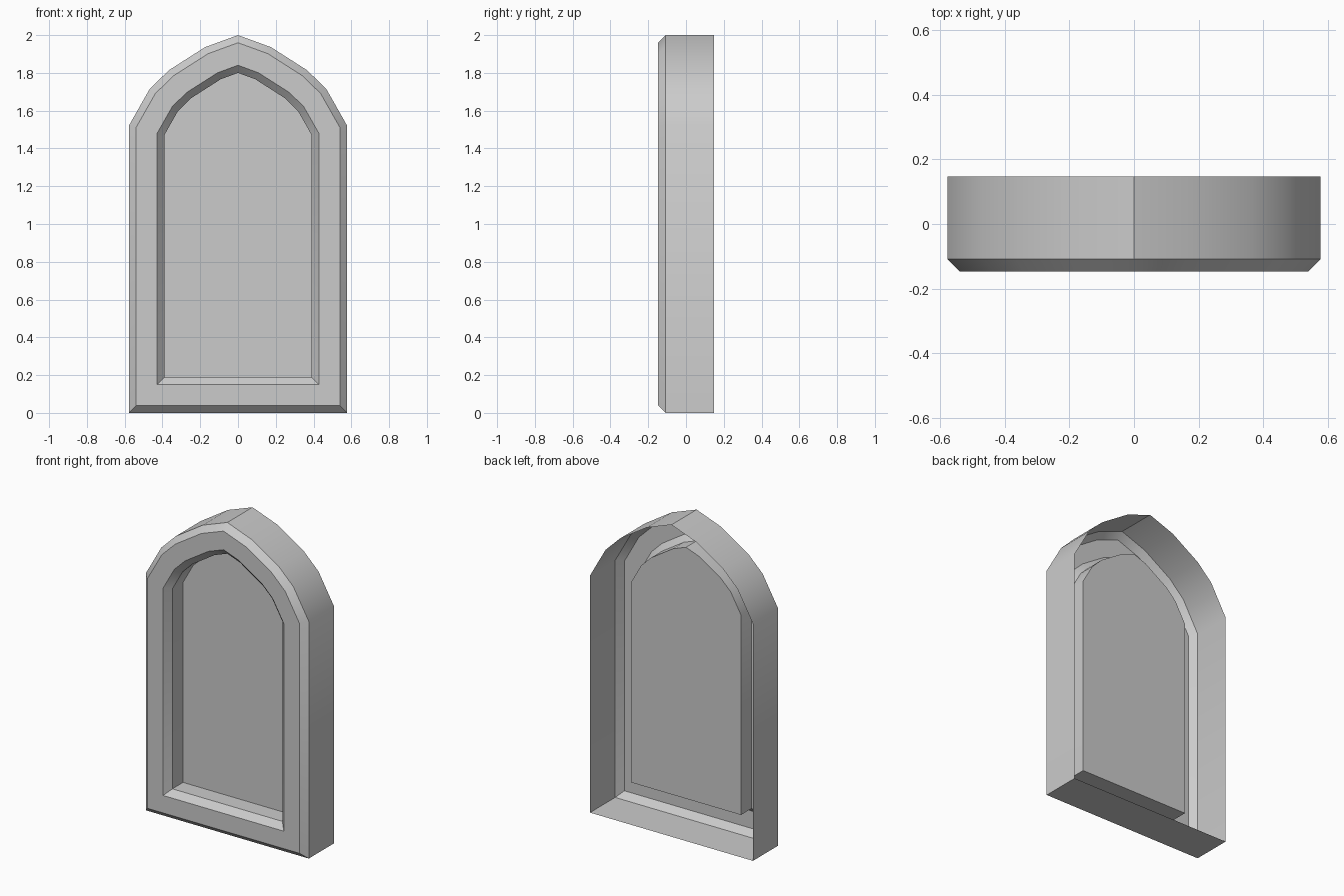
import bpy, bmesh
from mathutils import Vector

if "Cube" in bpy.data.objects:
    bpy.data.objects.remove(bpy.data.objects["Cube"])

# Pointed arch outline, counter-clockwise as seen from the front
half = [(0.578, 0), (0.578, 1.52), (0.468, 1.714), (0.366, 1.814), (0.175, 1.936)]
outline = [Vector(p) for p in half + [(0, 2.0)] + [(-x, z) for x, z in reversed(half)]]


def inset(points, d):
    """Mitred inward offset of a closed outline."""
    result = []
    for i, p in enumerate(points):
        a = (p - points[i - 1]).normalized()
        b = (points[(i + 1) % len(points)] - p).normalized()
        na, nb = Vector((-a.y, a.x)), Vector((-b.y, b.x))
        result.append(p + (na + nb) * d / (1 + na.dot(nb)))
    return result


def sweep(name, rings, cap):
    """Bridge (inset, y) rings; optionally close the last one."""
    bm = bmesh.new()
    loops = [[bm.verts.new((p.x, y, p.y)) for p in inset(outline, d)] for d, y in rings]
    n = len(outline)
    for a, b in zip(loops, loops[1:]):
        for i in range(n):
            j = (i + 1) % n
            bm.faces.new((a[i], a[j], b[j], b[i]))
    if cap:
        bm.faces.new(loops[-1])
    mesh = bpy.data.meshes.new(name)
    bm.to_mesh(mesh)
    bm.free()
    obj = bpy.data.objects.new(name, mesh)
    bpy.context.collection.objects.link(obj)
    mesh.shade_smooth()
    mesh.set_sharp_from_angle(angle=0.53)
    return obj


# Open-backed frame: outer wall, chamfer, flat face, inner chamfer, reveal, recessed panel
sweep("arched_window_frame",
      [(0, 0.147), (0, -0.108), (0.038, -0.147), (0.15, -0.147), (0.188, -0.108), (0.188, 0.0)],
      cap=True)
